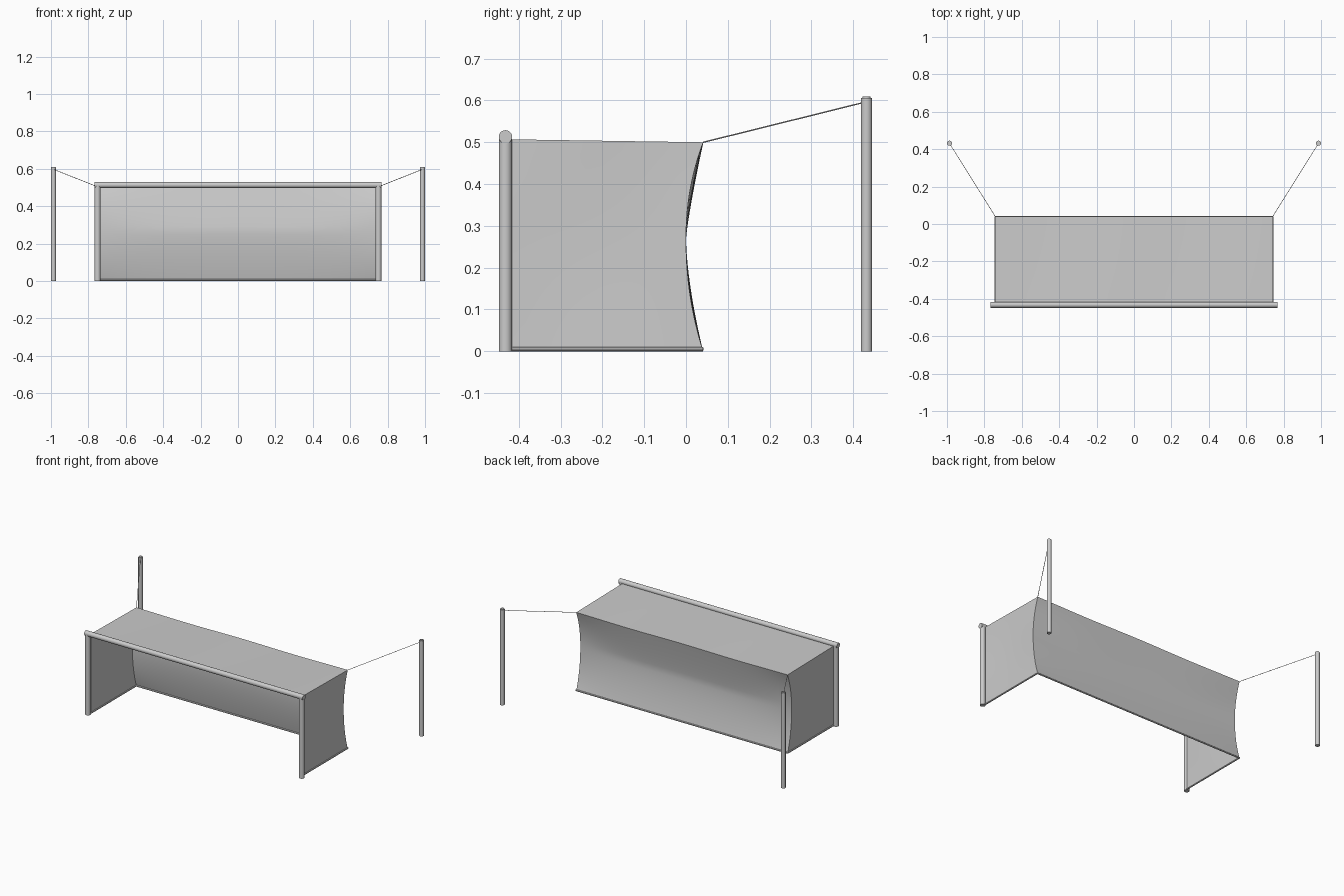
import bpy, bmesh, math
from mathutils import Vector

cube = bpy.data.objects.get("Cube")
if cube:
    bpy.data.objects.remove(cube)


def make_material(name, value):
    mat = bpy.data.materials.new(name)
    mat.use_nodes = True
    color = (value, value, value, 1)
    mat.diffuse_color = color
    mat.node_tree.nodes["Principled BSDF"].inputs["Base Color"].default_value = color
    return mat


grey = make_material("plain grey", 0.6)

HALF = 0.742      # half width of the net
FRONT = -0.418    # where the net meets the frame
BACK = 0.041      # rear edge of the net
TOP = 0.5
WAIST = 0.27      # height where the back is pulled in most


def finish(name, bm):
    mesh = bpy.data.meshes.new(name)
    bm.to_mesh(mesh)
    bm.free()
    obj = bpy.data.objects.new(name, mesh)
    bpy.context.collection.objects.link(obj)
    mesh.materials.append(grey)
    bpy.ops.object.select_all(action="DESELECT")
    obj.select_set(True)
    bpy.context.view_layer.objects.active = obj
    bpy.ops.object.shade_smooth_by_angle(angle=math.radians(40))
    return obj


def rod(name, start, end, radius, sides=20, bevel=0):
    """Capped cylinder between two points."""
    start, end = Vector(start), Vector(end)
    axis = end - start
    bm = bmesh.new()
    bmesh.ops.create_cone(bm, cap_ends=True, segments=sides, radius1=radius,
                          radius2=radius, depth=axis.length)
    if bevel:
        rim = [e for e in bm.edges if all(v.co.z > 0 for v in e.verts)]
        bmesh.ops.bevel(bm, geom=rim, offset=bevel, segments=2, affect="EDGES")
    turn = axis.to_track_quat("Z", "Y").to_matrix()
    bmesh.ops.rotate(bm, matrix=turn, verts=bm.verts)
    bmesh.ops.translate(bm, vec=(start + end) / 2, verts=bm.verts)
    return finish(name, bm)


def sheet(name, nu, nv, place):
    """Cloth panel: a grid whose points are set by place(u, v)."""
    bm = bmesh.new()
    rows = [[bm.verts.new(place(i / nu, j / nv)) for i in range(nu + 1)]
            for j in range(nv + 1)]
    for low, high in zip(rows, rows[1:]):
        for i in range(nu):
            bm.faces.new((low[i], low[i + 1], high[i + 1], high[i]))
    return finish(name, bm)


def back_y(x, z):
    """Rear of the net: curved at the sides, straighter in the middle."""
    span = TOP - WAIST if z > WAIST else WAIST
    t = abs(z - WAIST) / span
    middle = 1 - (x / HALF) ** 4
    power = 2.1 - middle * (0.9 if z > WAIST else 0.5)
    return BACK * t ** power


def top_z(x):
    """Slight sag of the rear top edge."""
    return TOP - 0.003 * math.sin(math.pi * (x + HALF) / HALF) ** 2


def back_point(u, v):
    x = HALF * (2 * u - 1)
    return x, back_y(x, TOP * v), top_z(x) * v


def roof_point(u, v):
    x = HALF * (2 * u - 1)
    return x, FRONT + (BACK - FRONT) * v, 0.507 + (top_z(x) - 0.507) * v


# Net panels
sheet("net_back", 40, 24, back_point)
sheet("net_roof", 40, 10, roof_point)

for side, label in ((1, "left"), (-1, "right")):
    def side_point(u, v):
        y = FRONT + (back_y(HALF, TOP * v) - FRONT) * u
        bulge = 0.005 * math.sin(math.pi * u) * math.sin(math.pi * v)
        return side * (HALF - bulge), y, (0.507 - 0.007 * u) * v

    sheet("net_side_" + label, 12, 24, side_point)

    # Goal post, ground rail, rear pole and its guy rope
    rod("goal_post_" + label, (side * 0.751, -0.432, 0),
        (side * 0.751, -0.432, 0.513), 0.016)
    rod("ground_rail_" + label, (side * HALF, -0.432, 0.005),
        (side * HALF, BACK, 0.005), 0.005, 8)
    rod("rear_pole_" + label, (side * 0.9865, 0.432, 0),
        (side * 0.9865, 0.432, 0.61), 0.0135, 20, 0.004)
    rod("guy_rope_" + label, (side * HALF, BACK, TOP),
        (side * 0.982, 0.424, 0.595), 0.0016, 6)

# Crossbar and rear ground rail
rod("crossbar", (-0.767, -0.432, 0.513), (0.767, -0.432, 0.513), 0.016)
rod("ground_rail_back", (-HALF, BACK - 0.003, 0.005), (HALF, BACK - 0.003, 0.005), 0.005, 8)
